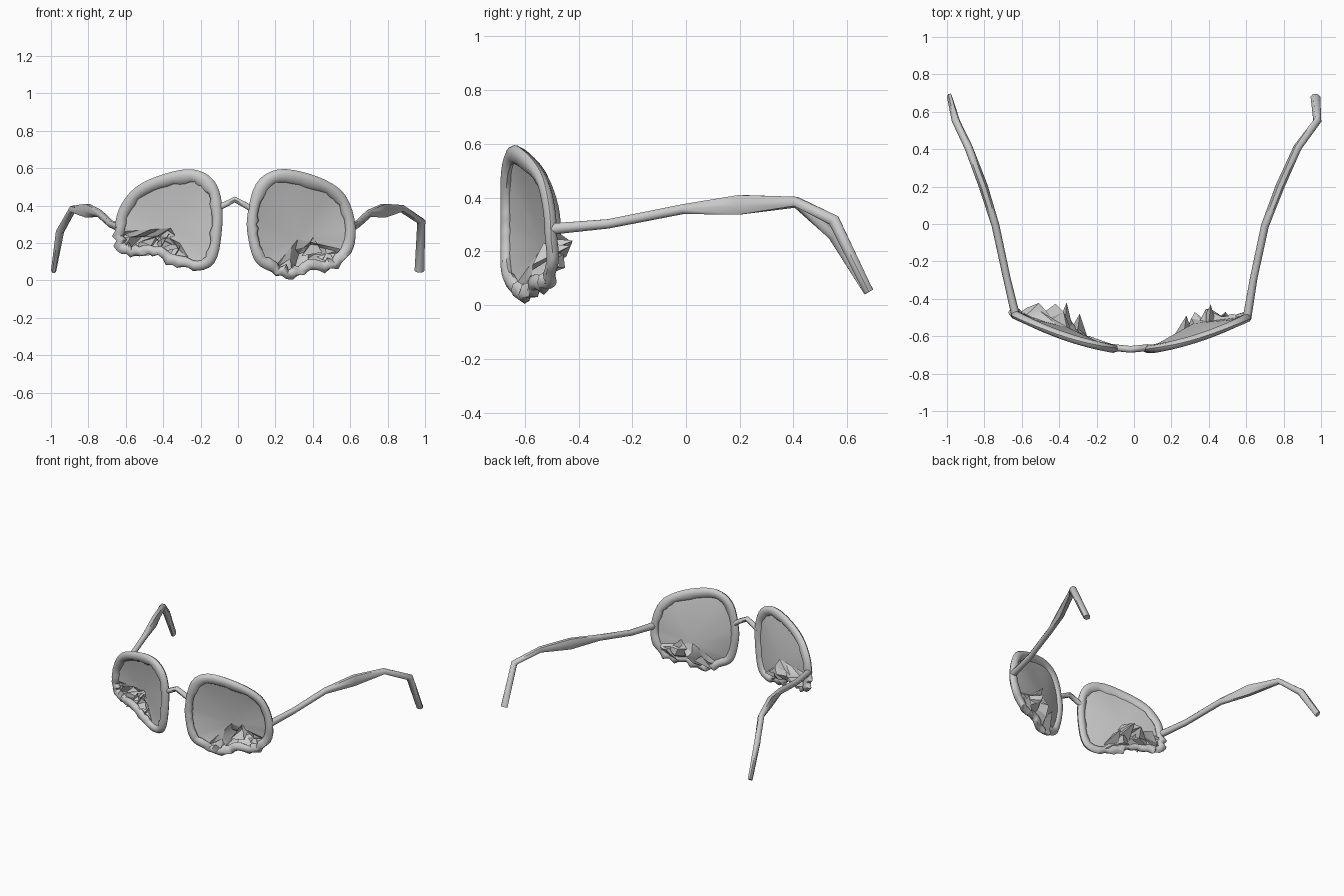
import bpy, bmesh, math, random
from mathutils import Vector

random.seed(4)
cube = bpy.data.objects.get("Cube")
if cube:
    bpy.data.objects.remove(cube, do_unlink=True)

GREY = (0.6, 0.6, 0.6, 1.0)
grey = bpy.data.materials.new("plain_grey")
grey.use_nodes = True
grey.diffuse_color = GREY
grey.node_tree.nodes["Principled BSDF"].inputs["Base Color"].default_value = GREY


def finish(name, bm, angle=40):
    bmesh.ops.recalc_face_normals(bm, faces=bm.faces)
    mesh = bpy.data.meshes.new(name)
    bm.to_mesh(mesh)
    bm.free()
    mesh.materials.append(grey)
    obj = bpy.data.objects.new(name, mesh)
    bpy.context.collection.objects.link(obj)
    bpy.ops.object.select_all(action="DESELECT")
    obj.select_set(True)
    bpy.context.view_layer.objects.active = obj
    bpy.ops.object.shade_smooth_by_angle(angle=math.radians(angle))
    return obj


def skin(bm, rings, closed):
    """Join a row of vertex rings with quads."""
    n = len(rings[0])
    count = len(rings) if closed else len(rings) - 1
    for i in range(count):
        a, b = rings[i], rings[(i + 1) % len(rings)]
        for k in range(n):
            m = (k + 1) % n
            bm.faces.new((a[k], a[m], b[m], b[k]))
    if not closed:
        bm.faces.new(rings[0])
        bm.faces.new(rings[-1])


def rod(name, path, sizes, sides=6):
    """Tapered rod; sizes are (half width, half height) per path point."""
    bm = bmesh.new()
    pts = [Vector(p) for p in path]
    rings = []
    for i, p in enumerate(pts):
        t = (pts[min(i + 1, len(pts) - 1)] - pts[max(i - 1, 0)]).normalized()
        guide = Vector((0, 1, 0)) if abs(t.x) > 0.8 else Vector((1, 0, 0))
        u = (guide - t * guide.dot(t)).normalized()
        v = t.cross(u)
        w, h = sizes[i]
        angles = [math.tau * k / sides for k in range(sides)]
        rings.append([bm.verts.new(p + u * w * math.cos(a) + v * h * math.sin(a))
                      for a in angles])
    skin(bm, rings, False)
    return finish(name, bm, 62)


def wrap(x, z):
    """Depth of the wrapped front at a given place."""
    a = max(abs(x) - 0.1, 0)
    return -0.668 + 0.16 * a + 0.34 * a * a + 0.18 * max(0.25 - z, 0) * min(a * 4, 1)


def resample(outline, steps):
    """Smooth closed outline through the given points."""
    pts = [Vector(p) for p in outline]
    n, out = len(pts), []
    for i in range(n):
        a, b, c, d = (pts[(i + k) % n] for k in (-1, 0, 1, 2))
        for s in range(steps):
            t = s / steps
            out.append(0.5 * (2 * b + (c - a) * t + (2 * a - 5 * b + 4 * c - d) * t * t
                              + (3 * b - a - 3 * c + d) * t ** 3))
    return out


def rim(name, line, centre, first, last):
    """Rounded frame, rippled inside, dented along the crushed span."""
    bm = bmesh.new()
    rings = []
    n = len(line)
    for i, p in enumerate(line):
        tangent = (line[(i + 1) % n] - line[i - 1]).normalized()
        out = Vector((tangent.y, -tangent.x))
        if out.dot(p - centre) < 0:
            out = -out
        high = max(p.y - 0.4, 0) * 0.08
        ripple = random.uniform(-0.006, 0.008) + high
        dent = 0.012 if first < i < last else 0.0
        shift = random.uniform(-dent, dent)
        ring = []
        for k in range(8):
            a = math.tau * k / 8
            r = 0.029 + (ripple if math.cos(a) < 0.1 else random.uniform(-dent, dent) / 2)
            q = p + out * (r * math.cos(a) + shift)
            ring.append(bm.verts.new((q.x, wrap(p.x, p.y) + 0.023 * math.sin(a) + shift,
                                      q.y)))
        rings.append(ring)
    skin(bm, rings, True)
    return finish(name, bm, 55)


def lens(name, line, hub, first, last):
    """Cone fan sunk to the hub, left open where the lens is crushed."""
    bm = bmesh.new()
    mid = bm.verts.new(hub)
    n = len(line)
    arc = [line[i % n] for i in range(last, first + n + 1)]
    edge = [bm.verts.new((p.x, wrap(p.x, p.y), p.y)) for p in arc]
    for a, b in zip(edge, edge[1:]):
        bm.faces.new((mid, a, b))
    return finish(name, bm)


def crumple(name, line, hub, first, last):
    """Folded sheet pushed backward between the rim and the broken lens edge."""
    bm = bmesh.new()
    low = [Vector((p.x, wrap(p.x, p.y), p.y)) for p in line[first:last + 1:2]]
    cols, rows, grid = len(low), 5, []
    hub = Vector(hub)
    for c, p in enumerate(low):
        u = c / (cols - 1)
        end = low[0] if u < 0.5 else low[-1]
        edge = end.lerp(hub, 1 - abs(2 * u - 1))
        bulge = math.sin(math.pi * u) ** 1.5
        fold = 1 if c % 2 else -0.4
        column = []
        for r in range(rows):
            t = r / (rows - 1)
            q = p.lerp(edge, t)
            s = math.sin(math.pi * t) * bulge
            q.y += s * (0.05 + 0.05 * fold + random.uniform(-0.02, 0.02))
            q.x += s * random.uniform(-0.03, 0.03)
            q.z += s * random.uniform(-0.03, 0.03)
            column.append(bm.verts.new(q))
        grid.append(column)
    for a, b in zip(grid, grid[1:]):
        for r in range(rows - 1):
            bm.faces.new((a[r], a[r + 1], b[r + 1]))
            bm.faces.new((a[r], b[r + 1], b[r]))
    bmesh.ops.remove_doubles(bm, verts=bm.verts, dist=0.0005)
    return finish(name, bm, 25)


# Outlines run round the rim; the crushed span is given by point numbers
right_outline = [(-.63, .26), (-.62, .18), (-.55, .16), (-.45, .16), (-.34, .11),
                 (-.24, .08), (-.15, .11), (-.117, .25), (-.115, .41), (-.155, .52),
                 (-.25, .565), (-.39, .54), (-.53, .475), (-.61, .37)]
left_outline = [(.08, .35), (.08, .25), (.115, .12), (.195, .07), (.29, .035),
                (.38, .085), (.49, .08), (.58, .16), (.60, .27), (.575, .39),
                (.515, .475), (.38, .54), (.22, .565), (.12, .50)]
STEPS = 4
for side, outline, hub, first, last in (
        ("right", right_outline, (-.36, -.55, .28), 0, 5),
        ("left", left_outline, (.32, -.53, .22), 3, 7)):
    line = resample(outline, STEPS)
    centre = sum(line, Vector((0, 0))) / len(line)
    span = first * STEPS, last * STEPS
    rim(side + "_rim", line, centre, *span)
    lens(side + "_lens", line, hub, *span)
    crumple(side + "_crushed_lens", line, hub, *span)

# Folded shards sticking out behind the crushed lenses
bm = bmesh.new()
for x, z, tip in ((-.44, .2, -.48), (-.37, .22, -.42), (-.3, .17, -.48),
                  (.27, .1, -.49), (.4, .2, -.43), (.48, .13, -.47)):
    y = wrap(x, z) + 0.01
    corners = [(x - .06, y, z - .07), (x + .05, y, z - .05), (x, y + .04, z + .03)]
    base = [bm.verts.new(c) for c in corners]
    peak = bm.verts.new((x + .01, tip, z + .02))
    for k in range(3):
        bm.faces.new((base[k], base[(k + 1) % 3], peak))
finish("lens_shards", bm, 20)

# Nose bridge
rod("bridge", [(-.11, -.66, .385), (-.07, -.665, .405), (-.018, -.67, .432),
               (.035, -.665, .405), (.075, -.66, .38)], [(.018, .018)] * 5)

# Bent temple arms
widths = [(.023, .024), (.02, .02), (.021, .021), (.024, .042), (.022, .02),
          (.022, .025), (.014, .022)]
rod("right_temple", [(-.63, -.50, .283), (-.68, -.29, .302), (-.74, -.01, .357),
                     (-.805, .2, .373), (-.885, .41, .38), (-.952, .55, .26),
                     (-.986, .68, .05)], widths)
widths[-1] = (.026, .02)
rod("left_temple", [(.605, -.50, .283), (.64, -.29, .302), (.70, -.01, .357),
                    (.78, .2, .373), (.875, .41, .385), (.98, .55, .315),
                    (.97, .68, .05)], widths)
